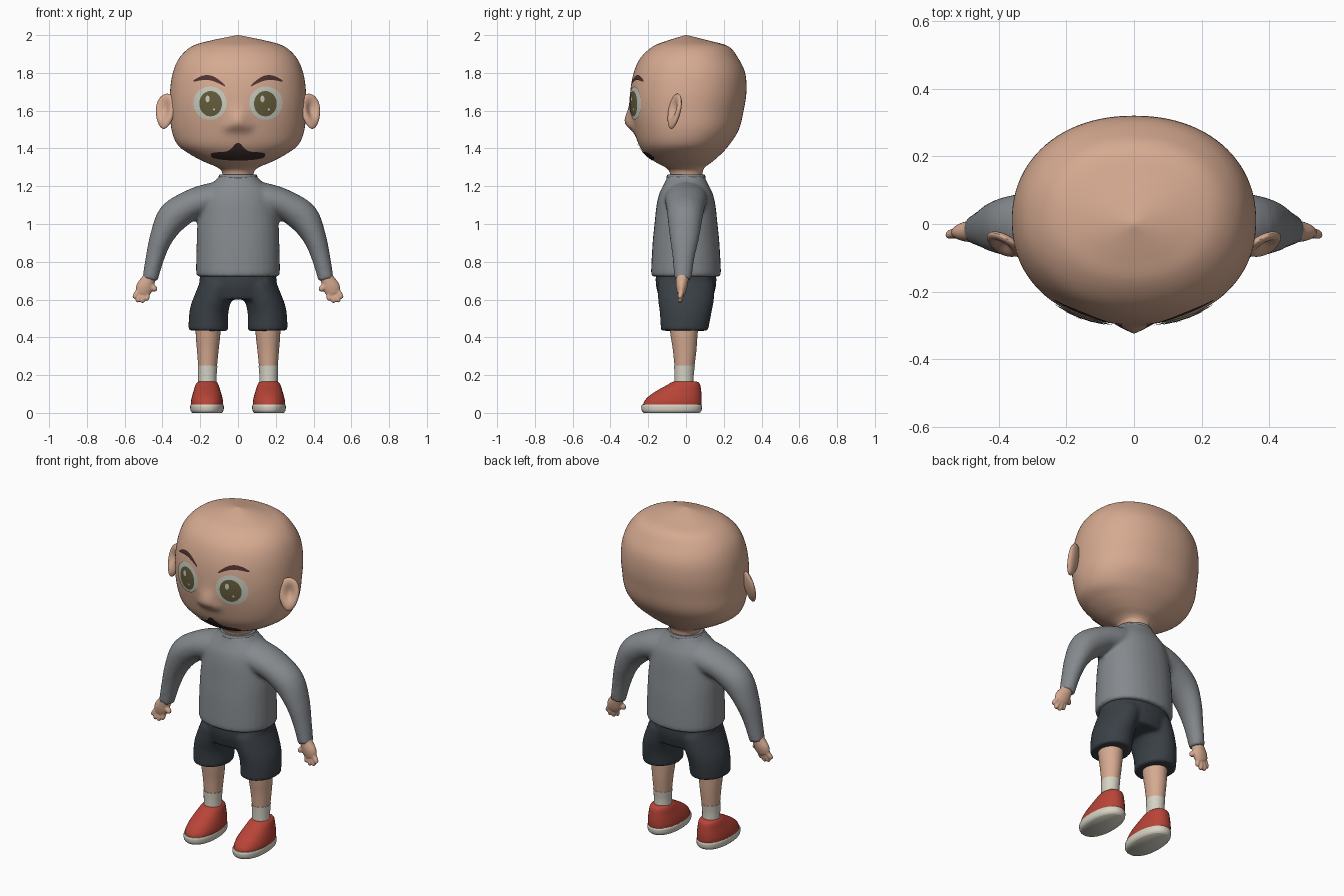
import bpy, bmesh, math
from mathutils import Vector, Matrix
from mathutils.bvhtree import BVHTree

if "Cube" in bpy.data.objects:
    bpy.data.objects.remove(bpy.data.objects["Cube"])

SIDES = (("left", 1), ("right", -1))


def material(name, *rgb):
    lin = [((c / 255 + 0.055) / 1.055) ** 2.4 for c in rgb] + [1]
    m = bpy.data.materials.new(name)
    m.use_nodes = True
    m.diffuse_color = lin
    node = m.node_tree.nodes["Principled BSDF"]
    node.inputs["Base Color"].default_value = lin
    node.inputs["Roughness"].default_value = 0.7
    return m


skin = material("skin", 214, 170, 145)
grey = material("shirt grey", 133, 137, 141)
navy = material("shorts charcoal", 58, 64, 70)
red = material("shoe red", 184, 68, 55)
cream = material("cream", 214, 210, 196)
eye_white = material("eye white", 200, 203, 190)
olive = material("iris olive", 100, 92, 58)
brown = material("brow brown", 80, 50, 48)
dark = material("moustache brown", 62, 44, 43)


def tube(bm, secs, s=1, power=2, steps=4, seg=32):
    """Loft rounded sections (x, y, z, radius across, radius in y), s mirrors x."""
    secs = [Vector(p) for p in secs]
    path = []
    for i in range(len(secs) - 1):
        a, b, c, d = (secs[max(0, min(len(secs) - 1, i + k))] for k in (-1, 0, 1, 2))
        for j in range(steps):
            t = j / steps
            path.append(b + 0.5 * t * ((c - a) + t * ((2 * a - 5 * b + 4 * c - d)
                                                      + t * (3 * (b - c) + d - a))))
    path.append(secs[-1])
    rings = []
    for i, p in enumerate(path):
        d = path[min(i + 1, len(path) - 1)] - path[max(i - 1, 0)]
        l = math.hypot(d[0], d[2])
        ux, uz = d[2] / l, -d[0] / l
        ring = []
        for k in range(seg):
            a = math.tau * k / seg
            cu, cv = (math.copysign(abs(q) ** (2 / power), q) for q in (math.cos(a), math.sin(a)))
            ring.append(bm.verts.new((s * (p[0] + ux * p[3] * cu), p[1] + p[4] * cv,
                                      p[2] + uz * p[3] * cu)))
        rings.append(ring)
    for r, q in zip(rings, rings[1:]):
        for k in range(seg):
            m = (k + 1) % seg
            bm.faces.new((r[k], r[m], q[m], q[k]))
    bm.faces.new(rings[0])
    bm.faces.new(rings[-1])


def finish(name, bm, mat, voxel=0, smooth=4, recalc=True):
    """Turn a bmesh into a smooth object; voxel fuses overlapping volumes."""
    if recalc:
        bmesh.ops.recalc_face_normals(bm, faces=bm.faces)
    me = bpy.data.meshes.new(name)
    bm.to_mesh(me)
    bm.free()
    me.materials.append(mat)
    ob = bpy.data.objects.new(name, me)
    bpy.context.collection.objects.link(ob)
    bpy.ops.object.select_all(action="DESELECT")
    ob.select_set(True)
    bpy.context.view_layer.objects.active = ob
    bpy.ops.object.shade_smooth_by_angle(angle=math.radians(50))
    if voxel:
        r = ob.modifiers.new("fuse", "REMESH")
        r.mode, r.voxel_size, r.use_smooth_shade = "VOXEL", voxel, True
        f = ob.modifiers.new("soften", "SMOOTH")
        f.factor, f.iterations = 0.5, smooth
    return ob


# Head and neck: z, half width, front, back
HEAD = [(1.20, .08, -.08, .085), (1.27, .083, -.085, .088), (1.30, .11, -.11, .10),
        (1.33, .18, -.165, .14), (1.37, .255, -.215, .185), (1.42, .32, -.25, .23),
        (1.50, .352, -.275, .28), (1.60, .36, -.295, .305), (1.70, .36, -.295, .32),
        (1.80, .345, -.277, .313), (1.88, .31, -.24, .275), (1.94, .245, -.175, .225),
        (1.97, .15, -.10, .125), (2.0, .004, -.004, .004)]
bm = bmesh.new()
tube(bm, [(0, (f + b) / 2, z, w, (b - f) / 2) for z, w, f, b in HEAD], power=2.15, steps=6, seg=96)
for v in bm.verts:  # nose tip and nostril wings
    if v.co.y < -0.1:
        x, z = v.co.x, v.co.z
        h = 0.065 if z > 1.535 else 0.04
        v.co.y -= 0.04 * math.exp(-(x / .045) ** 2 - ((z - 1.535) / h) ** 2)
        v.co.y -= 0.014 * math.exp(-((abs(x) - .05) / .02) ** 2 - ((z - 1.515) / .025) ** 2)
bmesh.ops.recalc_face_normals(bm, faces=bm.faces)
face_tree = BVHTree.FromBMesh(bm)
finish("head", bm, skin)


def decal(name, shape, mat, lift, nu=40, nv=8):
    """Lay a thin painted shape (u, v) -> (x, z) on the front of the head."""
    bm = bmesh.new()
    grid = []
    for i in range(nu + 1):
        row = []
        for j in range(nv + 1):
            x, z = shape(i / nu, j / nv)
            hit = face_tree.ray_cast(Vector((x, -2, z)), Vector((0, 1, 0)))[0]
            row.append(bm.verts.new((x, hit.y - lift, z)))
        grid.append(row)
    for a, b in zip(grid, grid[1:]):
        for j in range(nv):
            bm.faces.new((a[j], b[j], b[j + 1], a[j + 1]))
    bmesh.ops.remove_doubles(bm, verts=bm.verts, dist=0.0002)
    bm.normal_update()
    bmesh.ops.reverse_faces(bm, faces=[f for f in bm.faces if f.normal.y > 0])
    finish(name, bm, mat, recalc=False)


def disc(cx, cz, rx, rz):
    return lambda u, v: (cx + rx * v * math.cos(math.tau * u), cz + rz * v * math.sin(math.tau * u))


def brow(s):
    def shape(u, v):
        mid = 1.757 + 0.03 * math.sin(math.pi * u) - 0.025 * (1 - u)
        return s * (0.07 + 0.165 * u), mid + (v - .5) * .026 * math.sin(math.pi * (.04 + .92 * u)) ** .6
    return shape


def moustache(u, v):
    x = 0.145 * (2 * u - 1)
    edge = math.sqrt(max(0, 1 - (x / .145) ** 2))
    low = 1.366 - 0.03 * edge ** .7
    top = 1.366 + 0.017 * edge ** .5 + 0.047 * math.exp(-(x / .035) ** 2)
    return x, low + (top - low) * v


for side, s in SIDES:
    decal(side + "_eye", disc(s * .148, 1.64, .088, .088), eye_white, .005)
    decal(side + "_iris", disc(s * .145, 1.637, .06, .067), olive, .007)
    decal(side + "_eye_glint", disc(s * .145 - .016, 1.662, .011, .018), eye_white, .009, 16, 3)
    decal(side + "_eye_spark", disc(s * .145 + .018, 1.607, .006, .006), eye_white, .009, 12, 2)
    decal(side + "_brow", brow(s), brown, .005, 24, 4)
decal("moustache", moustache, dark, .006, 60, 6)

# Ears: cupped, tilted shells
for side, s in SIDES:
    bm = bmesh.new()
    bmesh.ops.create_uvsphere(bm, u_segments=40, v_segments=28, radius=1)
    turn = Matrix.Rotation(math.radians(28), 3, "Z") @ Matrix.Rotation(math.radians(-12), 3, "X")
    for v in bm.verts:
        x, y, z = v.co
        if y < 0:
            y += 1.25 * math.exp(-((x - .05) ** 2 + (z - .1) ** 2) / .3)
        p = turn @ Vector((x * .056 * (1 + .2 * z), y * .025, z * .095)) + Vector((.385, -.062, 1.597))
        v.co = (s * p.x, p.y, p.z)
    finish(side + "_ear", bm, skin)

# Shirt: torso fused with both sleeves
bm = bmesh.new()
tube(bm, [(0, 0, z, w, d) for z, w, d in (
    (.722, .215, .181), (.75, .222, .185), (.9, .219, .177), (1.0, .215, .167), (1.1, .20, .156),
    (1.16, .185, .142), (1.2, .155, .123), (1.235, .115, .105), (1.255, .10, .10))], power=2.2)
for _, s in SIDES:
    tube(bm, [(.08, 0, 1.14, .09, .115), (.17, 0, 1.125, .085, .112), (.25, -.002, 1.1, .08, .104),
              (.345, -.005, 1.035, .083, .093), (.405, -.008, .93, .062, .078),
              (.44, -.013, .82, .049, .058), (.466, -.017, .705, .041, .045)], s)
finish("shirt", bm, grey, 0.011, 5)

# Collar
bm = bmesh.new()
tube(bm, [(0, 0, 1.235, .098, .098), (0, 0, 1.248, .103, .103), (0, 0, 1.262, .098, .098)])
finish("collar", bm, grey)

# Shorts: waist fused with both legs
bm = bmesh.new()
tube(bm, [(0, 0, .76, .198, .158), (0, 0, .68, .203, .160), (0, 0, .60, .17, .14)], power=2.2)
for _, s in SIDES:
    tube(bm, [(.105, 0, .68, .095, .152), (.135, 0, .60, .097, .148), (.154, -.002, .53, .103, .137),
              (.158, -.008, .435, .105, .125)], s)
finish("shorts", bm, navy, 0.011, 4)

# Hands, legs, socks, shoes
FINGERS = [((.525, .645), (.553, .607), .0135), ((.512, .635), (.535, .586), .0135),
           ((.498, .635), (.508, .582), .0135), ((.48, .64), (.482, .594), .0125),
           ((.478, .685), (.43, .648), .016)]
for side, s in SIDES:
    bm = bmesh.new()
    tube(bm, [(.458, -.018, .75, .035, .037), (.472, -.02, .71, .036, .034),
              (.494, -.023, .665, .045, .029), (.506, -.025, .632, .038, .02)], s)
    for (x0, z0), (x1, z1), r in FINGERS:
        tube(bm, [(x0 + (x1 - x0) * t, -.025 - .008 * t, z0 + (z1 - z0) * t, r * k, r * k)
                  for t, k in ((0, 1.1), (.5, 1.1), (.85, .9), (1, .3))], s, seg=12)
    finish(side + "_hand", bm, skin, 0.005, 2)

    bm = bmesh.new()
    tube(bm, [(.158, -.012, .47, .067, .078), (.159, -.01, .40, .064, .07),
              (.16, -.007, .33, .057, .062), (.161, -.008, .24, .049, .052)], s)
    finish(side + "_leg", bm, skin)

    bm = bmesh.new()
    tube(bm, [(.162, -.01, .15, .049, .051), (.162, -.01, .20, .049, .051), (.161, -.008, .25, .052, .055)], s)
    finish(side + "_sock", bm, cream)

    bm = bmesh.new()
    tube(bm, [(.164, (f + b) / 2, z, w, (b - f) / 2) for z, w, f, b in (
        (.035, .084, -.228, .08), (.06, .085, -.222, .083), (.09, .079, -.195, .083),
        (.12, .07, -.15, .08), (.145, .062, -.105, .076), (.16, .054, -.08, .068),
        (.166, .045, -.065, .055))], s, 2.2)
    finish(side + "_shoe", bm, red)

    bm = bmesh.new()
    tube(bm, [(.164, -.076, 0, .078, .148), (.164, -.076, .012, .087, .158),
              (.164, -.076, .034, .089, .161), (.164, -.076, .044, .086, .157)], s, 2.2)
    finish(side + "_sole", bm, cream)
